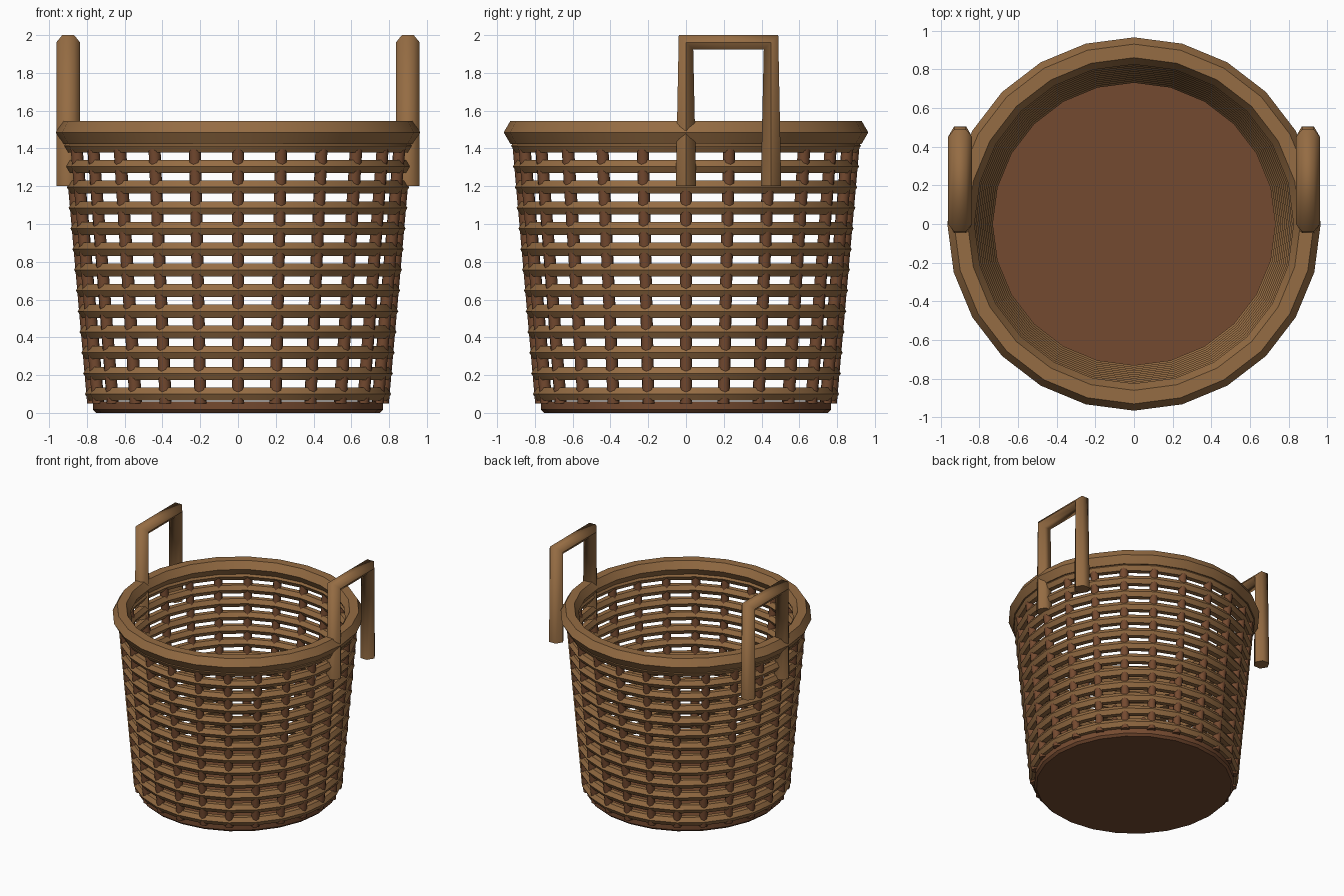
import bpy, bmesh, math
from mathutils import Vector

if "Cube" in bpy.data.objects:
    bpy.data.objects.remove(bpy.data.objects["Cube"])

SIDES = 24


def material(name, rgb):
    m = bpy.data.materials.new(name)
    m.diffuse_color = (*rgb, 1)
    m.use_nodes = True
    m.node_tree.nodes["Principled BSDF"].inputs["Base Color"].default_value = m.diffuse_color
    return m


wicker = material("light wicker", (0.30, 0.150, 0.056))
wood = material("dark wood", (0.175, 0.068, 0.029))


def finish(name, bm, mat, angle):
    bmesh.ops.recalc_face_normals(bm, faces=bm.faces)
    me = bpy.data.meshes.new(name)
    bm.to_mesh(me)
    bm.free()
    me.materials.append(mat)
    ob = bpy.data.objects.new(name, me)
    bpy.context.collection.objects.link(ob)
    bpy.ops.object.select_all(action='DESELECT')
    ob.select_set(True)
    bpy.context.view_layer.objects.active = ob
    bpy.ops.object.shade_smooth_by_angle(angle=math.radians(angle))
    return ob


def bridge(bm, a, b):
    n = len(a)
    for i in range(n):
        bm.faces.new((a[i], a[(i + 1) % n], b[(i + 1) % n], b[i]))


def hoop(bm, major, minor, z):
    """Six-sided ring with one edge facing outward."""
    loops = []
    for i in range(SIDES):
        a = 2 * math.pi * i / SIDES
        loop = []
        for k in range(6):
            t = k * math.pi / 3
            r = major + minor * math.cos(t)
            loop.append(bm.verts.new((r * math.cos(a), r * math.sin(a), z + minor * math.sin(t))))
        loops.append(loop)
    for i in range(SIDES):
        bridge(bm, loops[i], loops[(i + 1) % SIDES])


def wall(z):
    """Radius of the flared wall at a height."""
    return 0.77 + (z - 0.1) * 0.088


# Base disc with a small bevel underneath
bm = bmesh.new()
loops = []
for r, z in ((0.75, 0), (0.768, 0.018), (0.768, 0.06)):
    loops.append([bm.verts.new((r * math.cos(2 * math.pi * i / SIDES),
                                r * math.sin(2 * math.pi * i / SIDES), z)) for i in range(SIDES)])
for a, b in zip(loops, loops[1:]):
    bridge(bm, a, b)
bm.faces.new(loops[0])
bm.faces.new(loops[-1])
finish("base", bm, wood, 30)

# Upright stakes following the flare
bm = bmesh.new()
for i in range(SIDES):
    a = 2 * math.pi * i / SIDES
    ends = []
    for z in (0.05, 1.46):
        ends.append([bm.verts.new((wall(z) * math.cos(a) + 0.033 * math.cos(a + k * math.pi / 4),
                                   wall(z) * math.sin(a) + 0.033 * math.sin(a + k * math.pi / 4), z))
                     for k in range(8)])
    bridge(bm, *ends)
    for e in ends:
        bm.faces.new(e)
finish("stakes", bm, wood, 50)

# Horizontal weave hoops
bm = bmesh.new()
for i in range(13):
    z = 0.1 + i * 0.1095
    hoop(bm, wall(z), 0.04, z)
finish("weave_hoops", bm, wicker, 30)

# Thick top rim
bm = bmesh.new()
hoop(bm, 0.895, 0.07, 1.485)
finish("rim", bm, wicker, 30)

# Squared handles: six-sided bar, pinched at the corners
R = 0.0625
C = math.sqrt(0.5)
path = [((0, 1.2), (1, 0)), ((0, 1.962), (C, -C)),
        ((0.45, 1.962), (C, C)), ((0.45, 1.2), (1, 0))]
for side, label in ((-1, "left"), (1, "right")):
    bm = bmesh.new()
    loops = []
    for (y, z), (dy, dz) in path:
        loop = []
        # keep the outer side of the bar consistent around both corners
        flip = -1 if (y > 0) else 1
        for k in range(6):
            t = k * math.pi / 3
            s = R * math.sin(t)
            if y == 0:
                off = Vector((dy * s, dz * s))
            elif z > 1.5:
                off = Vector((-dy * s, -dz * s))
            else:
                off = Vector((flip * dy * s, 0))
            loop.append(bm.verts.new((side * 0.899 + R * math.cos(t), y + off.x, z + off.y)))
        loops.append(loop)
    for a, b in zip(loops, loops[1:]):
        bridge(bm, a, b)
    bm.faces.new(loops[0])
    bm.faces.new(loops[-1])
    finish(label + "_handle", bm, wicker, 65)
